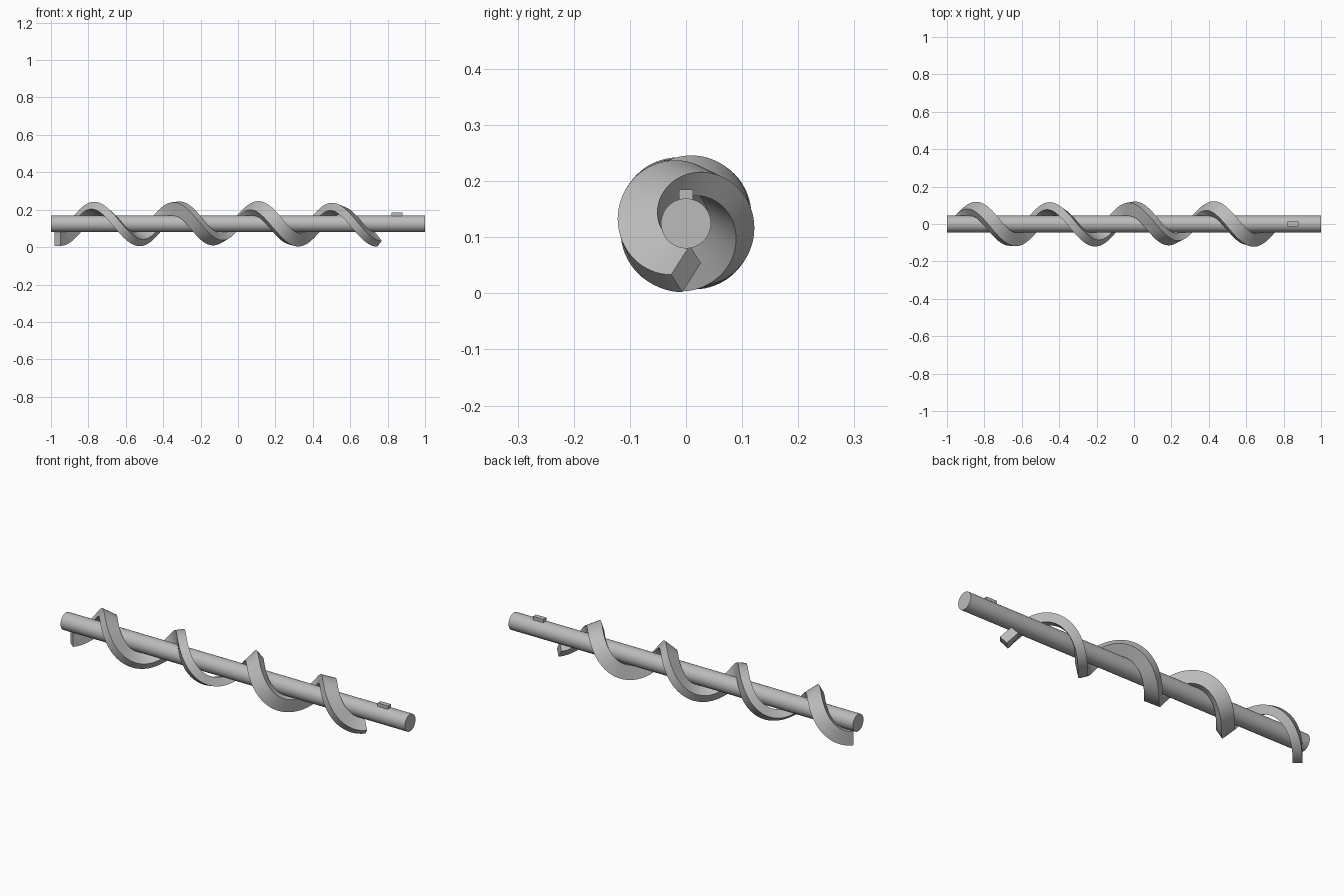
import bpy, bmesh, math
from mathutils import Vector, Matrix

cube = bpy.data.objects.get("Cube")
if cube:
    bpy.data.objects.remove(cube, do_unlink=True)

AXIS_Z = 0.1245
SHAFT_RADIUS = 0.0445

# One grey metal for the whole tool
steel = bpy.data.materials.new("grey_steel")
steel.use_nodes = True
color = (0.5, 0.5, 0.5, 1)
steel.diffuse_color = color
steel.node_tree.nodes["Principled BSDF"].inputs["Base Color"].default_value = color


def finish(name, bm, smooth=True):
    bmesh.ops.recalc_face_normals(bm, faces=bm.faces)
    mesh = bpy.data.meshes.new(name)
    bm.to_mesh(mesh)
    bm.free()
    mesh.materials.append(steel)
    obj = bpy.data.objects.new(name, mesh)
    bpy.context.collection.objects.link(obj)
    if smooth:
        bpy.ops.object.select_all(action="DESELECT")
        obj.select_set(True)
        bpy.context.view_layer.objects.active = obj
        bpy.ops.object.shade_smooth_by_angle(angle=math.radians(35))
    return obj


# Long round shaft along x
bm = bmesh.new()
bmesh.ops.create_cone(bm, cap_ends=True, segments=48, radius1=SHAFT_RADIUS,
                      radius2=SHAFT_RADIUS, depth=2,
                      matrix=Matrix.Translation((0, 0, AXIS_Z)) @ Matrix.Rotation(math.pi / 2, 4, "Y"))
finish("shaft", bm)

# Helical flight: a rectangular bar swept without twist, so it rolls against the helix
TURNS, STEPS = 4, 256
START_X, END_X = -0.965, 0.737
RADIUS, HALF_LONG, HALF_SHORT = 0.081, 0.0365, 0.022
ROLL = math.radians(-945)
pitch = (END_X - START_X) / TURNS
slope = math.atan2(pitch, 2 * math.pi * RADIUS)

bm = bmesh.new()
rings = []
for i in range(STEPS + 1):
    t = i / STEPS
    turn = 2 * math.pi * TURNS * t
    radial = Vector((0, math.sin(turn), -math.cos(turn)))
    around = Vector((0, math.cos(turn), math.sin(turn)))
    tangent = Vector((math.sin(slope), 0, 0)) + around * math.cos(slope)
    long_dir = Matrix.Rotation(ROLL * t, 3, tangent) @ radial
    short_dir = tangent.cross(long_dir)
    center = Vector((START_X + (END_X - START_X) * t, 0, AXIS_Z)) + radial * RADIUS
    rings.append([bm.verts.new(center + long_dir * a * HALF_LONG + short_dir * b * HALF_SHORT)
                  for a, b in ((1, 1), (-1, 1), (-1, -1), (1, -1))])
for r0, r1 in zip(rings, rings[1:]):
    for k in range(4):
        n = (k + 1) % 4
        bm.faces.new((r0[k], r0[n], r1[n], r1[k]))
bm.faces.new(rings[0])
bm.faces.new(rings[-1])
finish("helical_flight", bm)

# Small drive key on top of the shaft
bm = bmesh.new()
bmesh.ops.create_cube(bm, size=1, matrix=Matrix.Translation((0.85, 0, 0.17))
                      @ Matrix.Diagonal((0.06, 0.025, 0.03, 1)))
finish("drive_key", bm, smooth=False)
